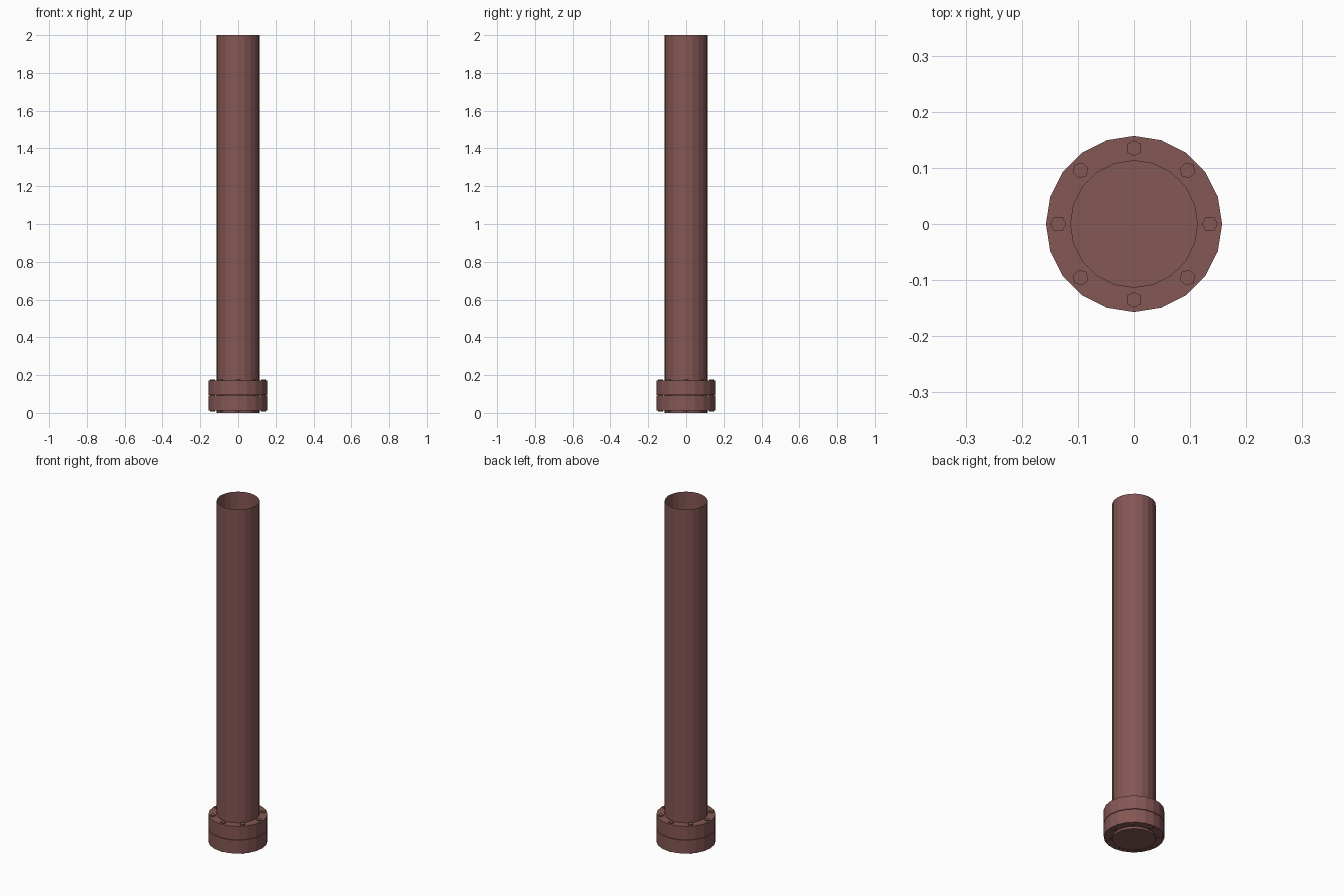
import bpy, bmesh
from math import cos, sin, pi

if "Cube" in bpy.data.objects:
    bpy.data.objects.remove(bpy.data.objects["Cube"])

SIDES = 20
PIPE_R, FLANGE_R, BOLT_RING = 0.113, 0.157, 0.135

paint = bpy.data.materials.new("red_brown_paint")
paint.diffuse_color = (0.23, 0.095, 0.09, 1)
paint.use_nodes = True
paint.node_tree.nodes["Principled BSDF"].inputs["Base Color"].default_value = paint.diffuse_color


def finish(bm, name):
    bmesh.ops.recalc_face_normals(bm, faces=bm.faces[:])
    mesh = bpy.data.meshes.new(name)
    bm.to_mesh(mesh)
    bm.free()
    mesh.materials.append(paint)
    obj = bpy.data.objects.new(name, mesh)
    bpy.context.collection.objects.link(obj)
    return obj


def ring(bm, r, z, n=SIDES, cx=0, cy=0, turn=0):
    return [bm.verts.new((cx + r * cos(2 * pi * i / n + turn),
                          cy + r * sin(2 * pi * i / n + turn), z)) for i in range(n)]


def bridge(bm, a, b):
    n = len(a)
    for i in range(n):
        j = (i + 1) % n
        bm.faces.new((a[i], a[j], b[j], b[i]))


# Thin-walled pipe, open at the top and closed at the base
bm = bmesh.new()
low, high = ring(bm, PIPE_R, 0), ring(bm, PIPE_R, 2)
bridge(bm, low, high)
bm.faces.new(low)
finish(bm, "pipe")

# Pair of flange collars with a narrow gap between them
for name, z0, z1 in (("lower_flange", 0.013, 0.091), ("upper_flange", 0.094, 0.172)):
    bm = bmesh.new()
    loops = [ring(bm, r, z) for r, z in ((PIPE_R, z0), (FLANGE_R, z0),
                                         (FLANGE_R, z1), (PIPE_R, z1))]
    for a, b in zip(loops, loops[1:]):
        bridge(bm, a, b)
    finish(bm, name)

# Eight hexagonal bolts running through both flanges
for k in range(8):
    ang = k * pi / 4
    bm = bmesh.new()
    x, y = BOLT_RING * cos(ang), BOLT_RING * sin(ang)
    low, high = (ring(bm, 0.0145, z, 6, x, y, ang) for z in (0.007, 0.178))
    bridge(bm, low, high)
    bm.faces.new(low)
    bm.faces.new(high)
    finish(bm, f"bolt_{k + 1}")
